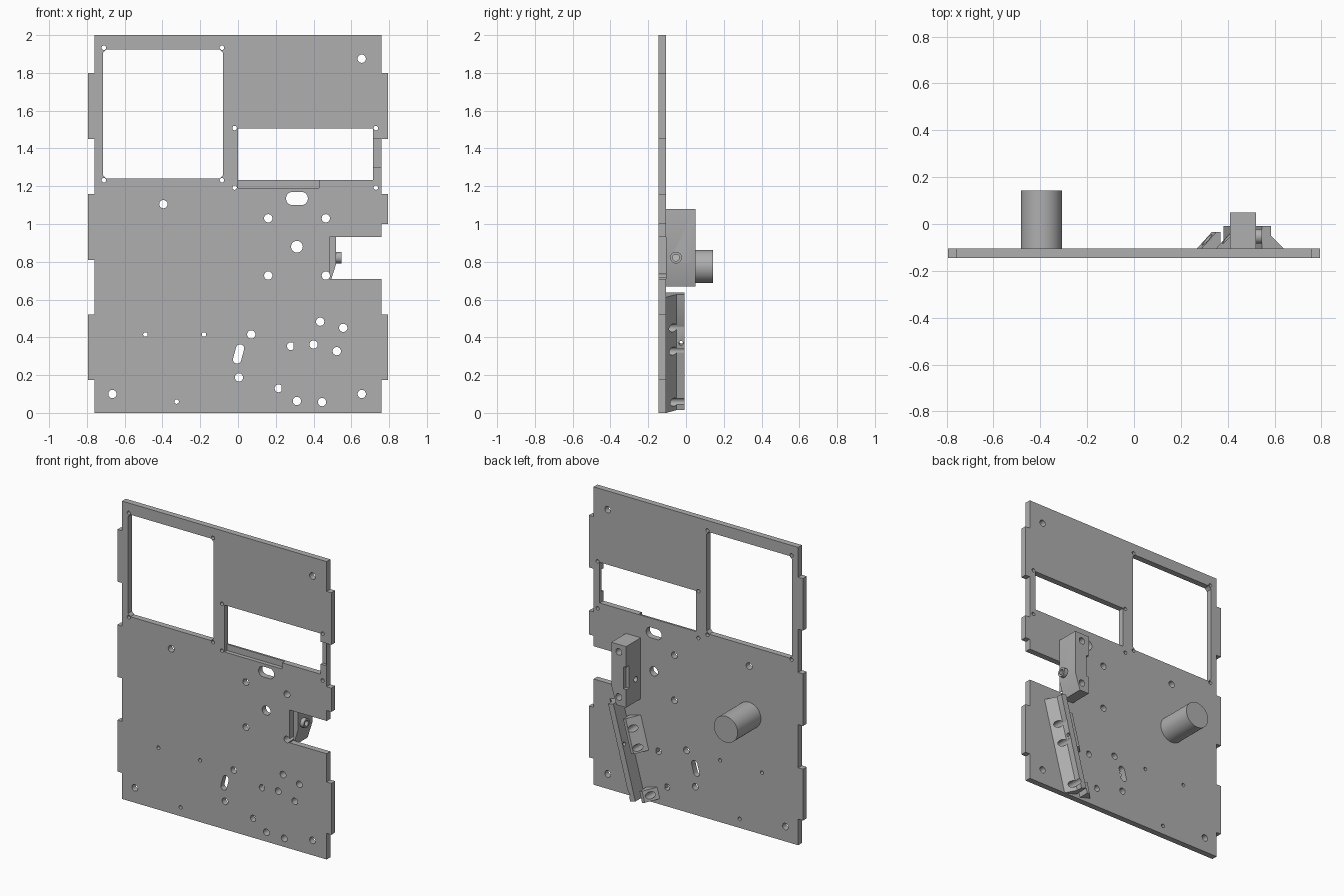
import bpy, bmesh
from math import sin, cos, pi, radians

if "Cube" in bpy.data.objects:
    bpy.data.objects.remove(bpy.data.objects["Cube"])

grey = bpy.data.materials.new("plain grey")
grey.use_nodes = True
grey.diffuse_color = (0.43, 0.43, 0.43, 1)
grey.node_tree.nodes["Principled BSDF"].inputs["Base Color"].default_value = (0.43, 0.43, 0.43, 1)

FRONT, BACK = -0.145, -0.105
TILT = radians(15)


# Mappings from profile coordinates plus extrusion depth to space
def flat(p, q, t):
    return (p, t, q)


def across(p, q, t):
    return (t, p, q)


def tilted(u, y, v):
    return (u * cos(TILT) + v * sin(TILT), y, v * cos(TILT) - u * sin(TILT))


def prism(name, pts, a, b, place=flat):
    bm = bmesh.new()
    ends = [[bm.verts.new(place(p, q, t)) for p, q in pts] for t in (a, b)]
    bm.faces.new(ends[0])
    bm.faces.new(ends[1][::-1])
    n = len(pts)
    for i in range(n):
        j = (i + 1) % n
        bm.faces.new((ends[0][j], ends[0][i], ends[1][i], ends[1][j]))
    bmesh.ops.recalc_face_normals(bm, faces=bm.faces)
    mesh = bpy.data.meshes.new(name)
    bm.to_mesh(mesh)
    bm.free()
    mesh.materials.append(grey)
    ob = bpy.data.objects.new(name, mesh)
    bpy.context.collection.objects.link(ob)
    return ob


def circle(x, z, r, n=24, clip=1.0):
    return [(x + r * min(cos(2 * pi * i / n), clip), z + r * sin(2 * pi * i / n)) for i in range(n)]


def rect(x0, x1, z0, z1, c=0.0):
    if not c:
        return [(x0, z0), (x1, z0), (x1, z1), (x0, z1)]
    return [(x0 + c, z0), (x1 - c, z0), (x1, z0 + c), (x1, z1 - c),
            (x1 - c, z1), (x0 + c, z1), (x0, z1 - c), (x0, z0 + c)]


def slot(x, z, half, r, angle):
    pts = []
    for i in range(24):
        a = 2 * pi * (i + 0.5) / 24
        p, q = r * cos(a) + (half if cos(a) > 0 else -half), r * sin(a)
        pts.append((x + p * cos(angle) - q * sin(angle), z + p * sin(angle) + q * cos(angle)))
    return pts


cutters = []


def cutter(pts, a=-0.3, b=0.3, place=flat):
    ob = prism("cutter", pts, a, b, place)
    ob.hide_render = True
    cutters.append(ob)
    return ob


def cut(ob, tools):
    for tool in tools:
        mod = ob.modifiers.new("cut", 'BOOLEAN')
        mod.operation = 'DIFFERENCE'
        mod.solver = 'EXACT'
        mod.object = tool
    graph = bpy.context.evaluated_depsgraph_get()
    mesh = bpy.data.meshes.new_from_object(ob.evaluated_get(graph))
    ob.modifiers.clear()
    ob.data = mesh


# Panel outline with side tabs and a notch on the +x edge
EDGE, TAB = 0.76, 0.795
outline = [(-EDGE, 0), (EDGE, 0)]
for low, high in ((0.175, 0.52), (1.0, 1.16), (1.45, 1.8)):
    if low == 1.0:
        outline += [(EDGE, 0.71), (0.485, 0.71), (0.485, 0.93), (EDGE, 0.93)]
    outline += [(EDGE, low), (TAB, low), (TAB, high), (EDGE, high)]
outline += [(EDGE, 2), (-EDGE, 2)]
for low, high in ((1.45, 1.8), (0.81, 1.16), (0.175, 0.52)):
    outline += [(-EDGE, high), (-TAB, high), (-TAB, low), (-EDGE, low)]
panel = prism("panel", outline, FRONT, BACK)

# Windows, shallow front recesses and slots
openings = [
    cutter(rect(-0.715, -0.08, 1.24, 1.925, 0.018)),
    cutter(rect(0, 0.715, 1.232, 1.505)),
    cutter(rect(0, 0.43, 1.19, 1.24), -0.3, -0.118),
    cutter(rect(0.705, 0.757, 1.3, 1.45), -0.3, -0.125),
    cutter(slot(0.312, 1.135, 0.023, 0.035, 0)),
    cutter(slot(0.003, 0.312, 0.03, 0.022, pi / 2 - TILT)),
    cutter(circle(0.28, 0.353, 0.021, clip=0.7)),
    cutter(circle(0.215, 0.13, 0.021, clip=0.7)),
]

# Round holes in the panel, grouped by radius
holes = {
    0.022: [(0.655, 1.875), (-0.395, 1.105), (0.16, 1.03), (0.16, 0.727), (0.07, 0.415),
            (0.005, 0.188), (-0.665, 0.1), (0.655, 0.1)],
    0.031: [(0.312, 0.88)],
    0.012: [(x, z) for x in (-0.71, -0.085) for z in (1.232, 1.933)]
    + [(x, z) for x in (-0.018, 0.73) for z in (1.193, 1.508)]
    + [(-0.49, 0.415), (-0.18, 0.415), (-0.325, 0.06)],
}
for r, spots in holes.items():
    openings += [cutter(circle(x, z, r)) for x, z in spots]


# Screw holes shared by the panel and its fittings
def screws(*spots):
    return [cutter(circle(x, z, 0.022)) for x, z in spots]


rail_holes = screws((0.557, 0.45), (0.523, 0.327), (0.445, 0.057))
upper_holes = screws((0.435, 0.483), (0.4, 0.362))
lower_holes = screws((0.312, 0.063))
block_holes = screws((0.465, 1.03), (0.465, 0.727))
cut(panel, openings + rail_holes + upper_holes + lower_holes + block_holes)

# Tilted guide rail and the two clips facing it
rail = prism("guide_rail", [(0.362, BACK), (0.46, BACK), (0.402, -0.05), (0.402, -0.008), (0.362, -0.008)],
             0.123, 0.757, tilted)
cut(rail, rail_holes + [cutter(circle(-0.026, 0.49, 0.012), 0.3, 0.5,
                               lambda y, v, u: tilted(u, y, v))])
clip_profile = [(0.25, BACK), (0.335, BACK), (0.335, -0.035), (0.315, -0.035)]
cut(prism("upper_clip", clip_profile, 0.42, 0.65, tilted), upper_holes)
cut(prism("lower_clip", clip_profile, 0.105, 0.18, tilted), lower_holes)

# Block beside the notch, with a chamfered foot and a side groove
block = prism("latch_block", [(0.41, 0.67), (0.482, 0.67), (0.52, 0.79), (0.52, 1.08), (0.41, 1.08)],
              BACK, 0.05)
cut(block, block_holes + [cutter(rect(0.38, 0.43, 0.79, 0.94), 0.02, 0.1),
                          cutter(circle(-0.053, 0.822, 0.018), 0.3, 0.6, across)])

# Hollow bushing on the block
bushing = prism("bushing", circle(-0.053, 0.822, 0.031, 32), 0.518, 0.547, across)
cut(bushing, [cutter(circle(-0.053, 0.822, 0.018), 0.4, 0.7, across)])

# Round post on the back
post = prism("round_post", circle(-0.395, 0.775, 0.088, 48), BACK, 0.142)

for ob in cutters:
    bpy.data.objects.remove(ob)

# Smooth round walls, keep edges sharp
bpy.ops.object.select_all(action='DESELECT')
for ob in (panel, rail, block, bushing, post):
    ob.select_set(True)
bpy.context.view_layer.objects.active = panel
bpy.ops.object.shade_smooth_by_angle(angle=radians(30))
